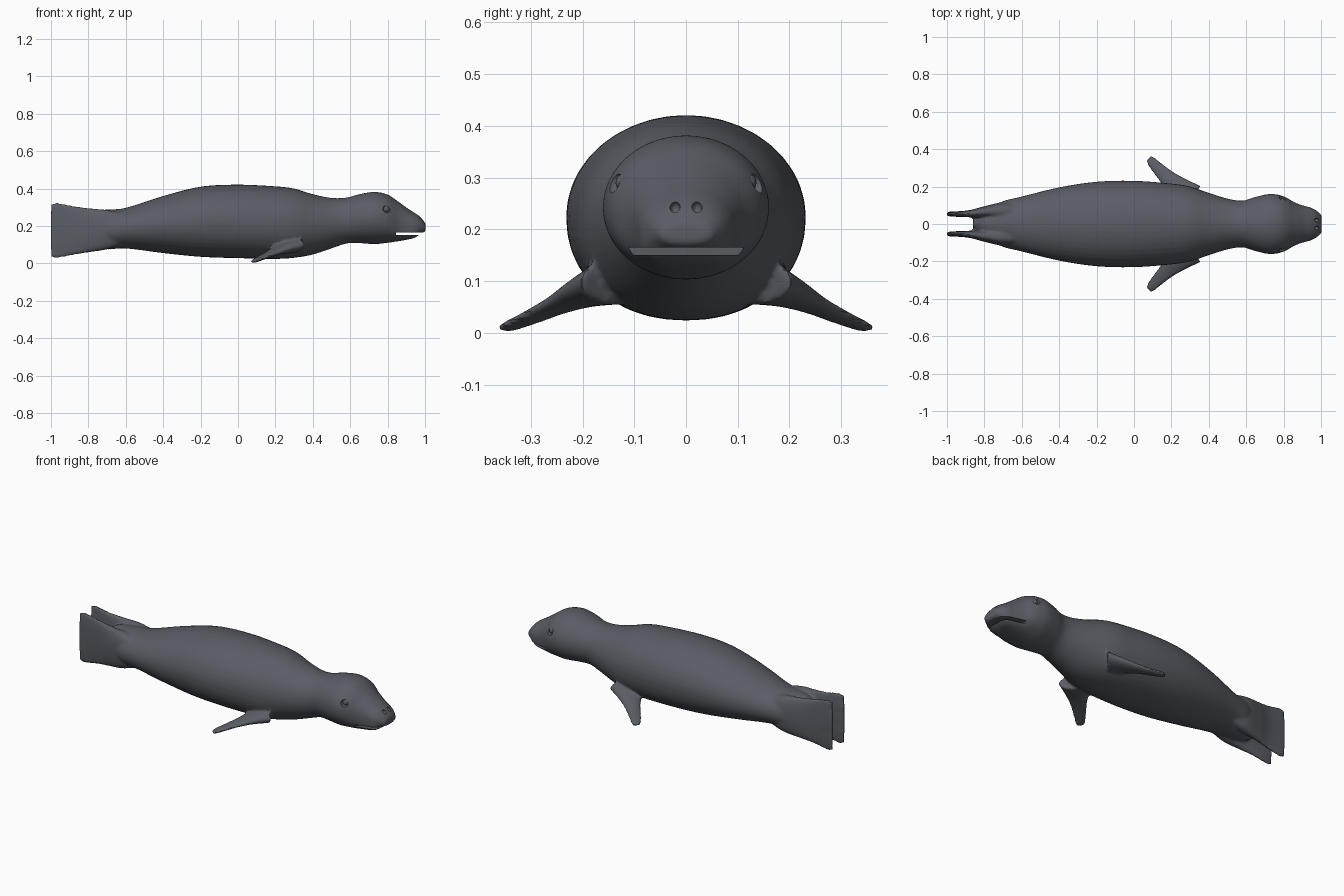
import bpy, bmesh, math
from mathutils import Vector, Matrix

if "Cube" in bpy.data.objects:
    bpy.data.objects.remove(bpy.data.objects["Cube"])

skin = bpy.data.materials.new("slate grey skin")
skin.use_nodes = True
colour = (0.10, 0.108, 0.127, 1)
skin.diffuse_color = colour
skin.node_tree.nodes["Principled BSDF"].inputs["Base Color"].default_value = colour


def make_object(name, bm):
    bmesh.ops.recalc_face_normals(bm, faces=bm.faces)
    mesh = bpy.data.meshes.new(name)
    bm.to_mesh(mesh)
    bm.free()
    mesh.materials.append(skin)
    ob = bpy.data.objects.new(name, mesh)
    bpy.context.collection.objects.link(ob)
    return ob


def refine(stations, steps=6):
    """Smooth curve through the stations (Catmull-Rom)."""
    pts = [Vector(s) for s in stations]
    pts = [pts[0]] + pts + [pts[-1]]
    out = []
    for a, b, c, d in zip(pts, pts[1:], pts[2:], pts[3:]):
        for i in range(steps):
            t = i / steps
            out.append(b + (c - a) * (t / 2) + (a * 2 - b * 5 + c * 4 - d) * (t * t / 2)
                       + (b * 3 - a - c * 3 + d) * (t ** 3 / 2))
    return out + [pts[-1]]


def loft(bm, rings):
    loops = [[bm.verts.new(p) for p in ring] for ring in rings]
    n = len(loops[0])
    for a, b in zip(loops, loops[1:]):
        for i in range(n):
            bm.faces.new((a[i], a[(i + 1) % n], b[(i + 1) % n], b[i]))
    bm.faces.new(loops[0])
    bm.faces.new(loops[-1])


def angles(n):
    return [2 * math.pi * i / n for i in range(n)]


def power(v, e):
    return math.copysign(abs(v) ** e, v)


# Trunk and head: x, bottom, top, half width, squareness of the underside
trunk = [(-.86, .15, .22, .02, 2), (-.8, .09, .275, .075, 2), (-.7, .075, .288, .122, 2),
         (-.6, .08, .297, .147, 2), (-.4, .055, .36, .196, 2), (-.2, .035, .41, .226, 2.1),
         (0, .028, .421, .231, 2.2), (.2, .024, .412, .216, 2.2), (.3, .03, .4, .2, 2.2),
         (.4, .047, .37, .167, 2), (.5, .08, .35, .136, 2), (.58, .106, .352, .125, 2),
         (.65, .108, .37, .145, 2), (.73, .103, .382, .161, 2), (.8, .11, .368, .148, 2.2),
         (.86, .119, .328, .115, 2.8), (.91, .128, .292, .097, 3.5), (.945, .137, .27, .088, 3.5),
         (.975, .157, .248, .072, 3), (1.003, .172, .213, .05, 2.5)]
bm = bmesh.new()
rings = []
for x, low, top, w, n in refine(trunk):
    mid, h, ring = (low + top) / 2, (top - low) / 2, []
    for a in angles(40):
        e = 1 if math.sin(a) > 0 else 2 / n
        ring.append((x, w * power(math.cos(a), e), mid + h * power(math.sin(a), e)))
    rings.append(ring)
loft(bm, rings)

# Flippers: fore pair swept out and back, hind pair upright with scalloped toes
fore = [(.29, .13, .1, .1, .045), (.235, .19, .08, .068, .03), (.18, .245, .055, .046, .018),
        (.13, .295, .032, .036, .013), (.09, .338, .014, .027, .01), (.078, .352, .008, .017, .007)]
hind = [(-.6, .06, .185, .08, .05), (-.7, .07, .18, .105, .046), (-.8, .064, .177, .118, .031),
        (-.88, .055, .176, .131, .019), (-.96, .053, .176, .147, .014), (-1.003, .054, .176, .143, .012)]
chord = Vector((.68, .73, 0))
for side in (1, -1):
    rings = []
    for x, y, z, c, t in refine(fore):
        ring = [Vector((x, y, z + t * math.sin(a))) + chord * c * math.cos(a) for a in angles(24)]
        rings.append([(p.x, p.y * side, p.z) for p in ring])
    loft(bm, rings)
    rings = []
    for x, y, z, h, t in refine(hind):
        ring = []
        for a in angles(64):
            u = math.cos(a)
            notch = .011 * (1 - math.cos(4 * math.pi * (u + 1))) * max(0, (-x - .9) / .1)
            ring.append((x + notch, side * (y + t * power(math.sin(a), .7)), z + h * u))
        rings.append(ring)
    loft(bm, rings)
seal = make_object("seal_body", bm)

# Cutters: mouth slit, eye sockets, nostrils
bm = bmesh.new()
bmesh.ops.create_cube(bm, size=1, matrix=Matrix.Translation((.94, 0, .158))
                      @ Matrix.Diagonal((.19, .4, .015, 1)))


def ball(bm, place, size):
    bmesh.ops.create_uvsphere(bm, u_segments=20, v_segments=12, radius=1,
                              matrix=Matrix.Translation(place) @ Matrix.Diagonal((*size, 1)))


for side in (1, -1):
    ball(bm, (.795, side * .138, .29), (.021, .018, .021))
    ball(bm, (.975, side * .021, .242), (.016, .01, .013))
cutter = make_object("face_cutter", bm)
cutter.hide_render = True

# Blend the parts into one skin, then carve the face
remesh = seal.modifiers.new("blend", "REMESH")
remesh.mode = "VOXEL"
remesh.voxel_size = .0075
smooth = seal.modifiers.new("soften", "SMOOTH")
smooth.factor = .5
smooth.iterations = 5
carve = seal.modifiers.new("carve", "BOOLEAN")
carve.object = cutter
carve.operation = "DIFFERENCE"
carve.solver = "EXACT"


def select_only(ob):
    bpy.ops.object.select_all(action="DESELECT")
    ob.select_set(True)
    bpy.context.view_layer.objects.active = ob


select_only(seal)
bpy.ops.object.convert(target="MESH")
bpy.ops.object.shade_smooth_by_angle(angle=math.radians(40))
bpy.data.objects.remove(cutter)

# Eyeballs
for name, side in (("left", 1), ("right", -1)):
    bm = bmesh.new()
    ball(bm, (.793, side * .122, .29), (.017, .014, .017))
    eye = make_object("eye_" + name, bm)
    select_only(eye)
    bpy.ops.object.shade_smooth()
